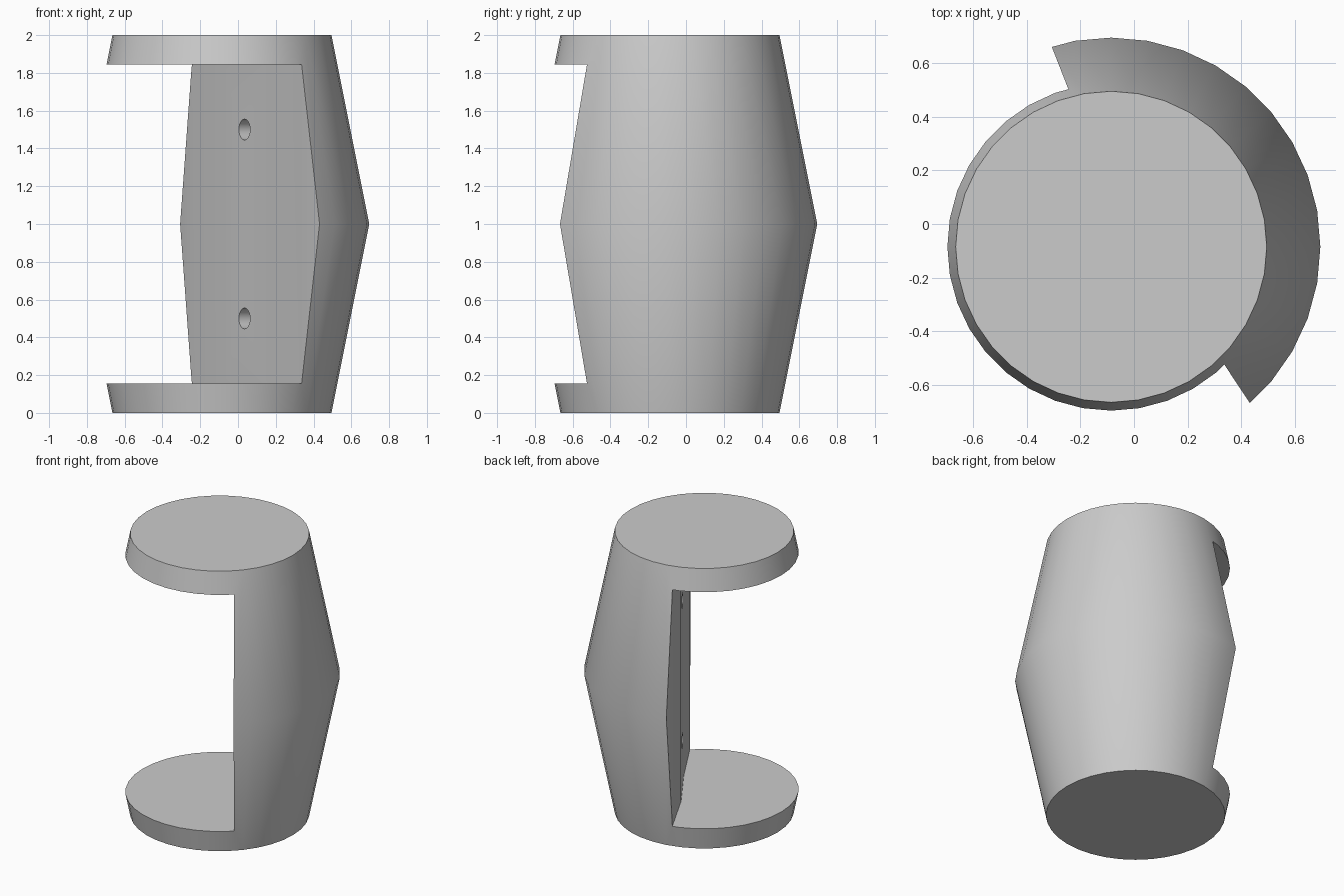
import bpy, bmesh
from mathutils import Vector, Matrix

cube = bpy.data.objects.get("Cube")
if cube:
    bpy.data.objects.remove(cube, do_unlink=True)

AXIS = Vector((-0.085, -0.085, 0))
SIDES = 36
END_R, MID_R = 0.58, 0.78
CUT_LOW, CUT_HIGH = 0.155, 1.845

grey = bpy.data.materials.new("plain_grey")
grey.use_nodes = True
grey.diffuse_color = (0.6, 0.6, 0.6, 1)
grey.node_tree.nodes["Principled BSDF"].inputs["Base Color"].default_value = (0.6, 0.6, 0.6, 1)


def make_object(name, bm):
    bmesh.ops.recalc_face_normals(bm, faces=bm.faces[:])
    mesh = bpy.data.meshes.new(name)
    bm.to_mesh(mesh)
    bm.free()
    mesh.materials.append(grey)
    obj = bpy.data.objects.new(name, mesh)
    bpy.context.collection.objects.link(obj)
    return obj


def cut(target, cutter):
    cutter.hide_render = True
    mod = target.modifiers.new(cutter.name, 'BOOLEAN')
    mod.operation = 'DIFFERENCE'
    mod.solver = 'EXACT'
    mod.object = cutter
    bpy.context.view_layer.objects.active = target
    bpy.ops.object.modifier_apply(modifier=mod.name)
    bpy.data.objects.remove(cutter, do_unlink=True)


# Barrel body: two mirrored cone halves sharing the widest ring
bm = bmesh.new()
for r_low, r_high, z in ((END_R, MID_R, 0.5), (MID_R, END_R, 1.5)):
    bmesh.ops.create_cone(bm, cap_ends=True, segments=SIDES, radius1=r_low, radius2=r_high,
                          depth=1, matrix=Matrix.Translation(AXIS + Vector((0, 0, z))))
inner = [f for f in bm.faces if abs(f.normal.z) > 0.9 and abs(f.calc_center_median().z - 1) < 0.1]
bmesh.ops.delete(bm, geom=inner, context='FACES')
bmesh.ops.remove_doubles(bm, verts=bm.verts[:], dist=0.001)
body = make_object("barrel_body", bm)

# Side opening: slightly bowed wall, extruded between the two end discs
wall = [(-0.374, 0.833), (-0.248, 0.511), (-0.07, 0.155), (0.143, -0.18),
        (0.338, -0.526), (0.52, -0.80)]
outline = wall + [(0.52, -1.5), (-1.5, -1.5), (-1.5, 0.833)]
bm = bmesh.new()
base = bm.faces.new([bm.verts.new((x, y, CUT_LOW)) for x, y in outline])
top = bmesh.ops.extrude_face_region(bm, geom=[base])["geom"]
bmesh.ops.translate(bm, verts=[v for v in top if isinstance(v, bmesh.types.BMVert)],
                    vec=(0, 0, CUT_HIGH - CUT_LOW))
cut(body, make_object("opening_cutter", bm))

# Two round sockets drilled square into the wall
a, b = Vector(wall[2]), Vector(wall[3])
centre = a.lerp(b, 0.49)
inward = Vector((a.y - b.y, b.x - a.x, 0)).normalized()
for z in (0.5, 1.5):
    bm = bmesh.new()
    place = Matrix.Translation((centre.x, centre.y, z)) @ inward.to_track_quat('Z', 'Y').to_matrix().to_4x4()
    bmesh.ops.create_cone(bm, cap_ends=True, segments=32, radius1=0.055, radius2=0.055,
                          depth=0.3, matrix=place)
    cut(body, make_object("socket_cutter", bm))

# Smooth shading with crisp rims
bpy.ops.object.select_all(action='DESELECT')
body.select_set(True)
bpy.context.view_layer.objects.active = body
bpy.ops.object.shade_smooth_by_angle(angle=0.52)
